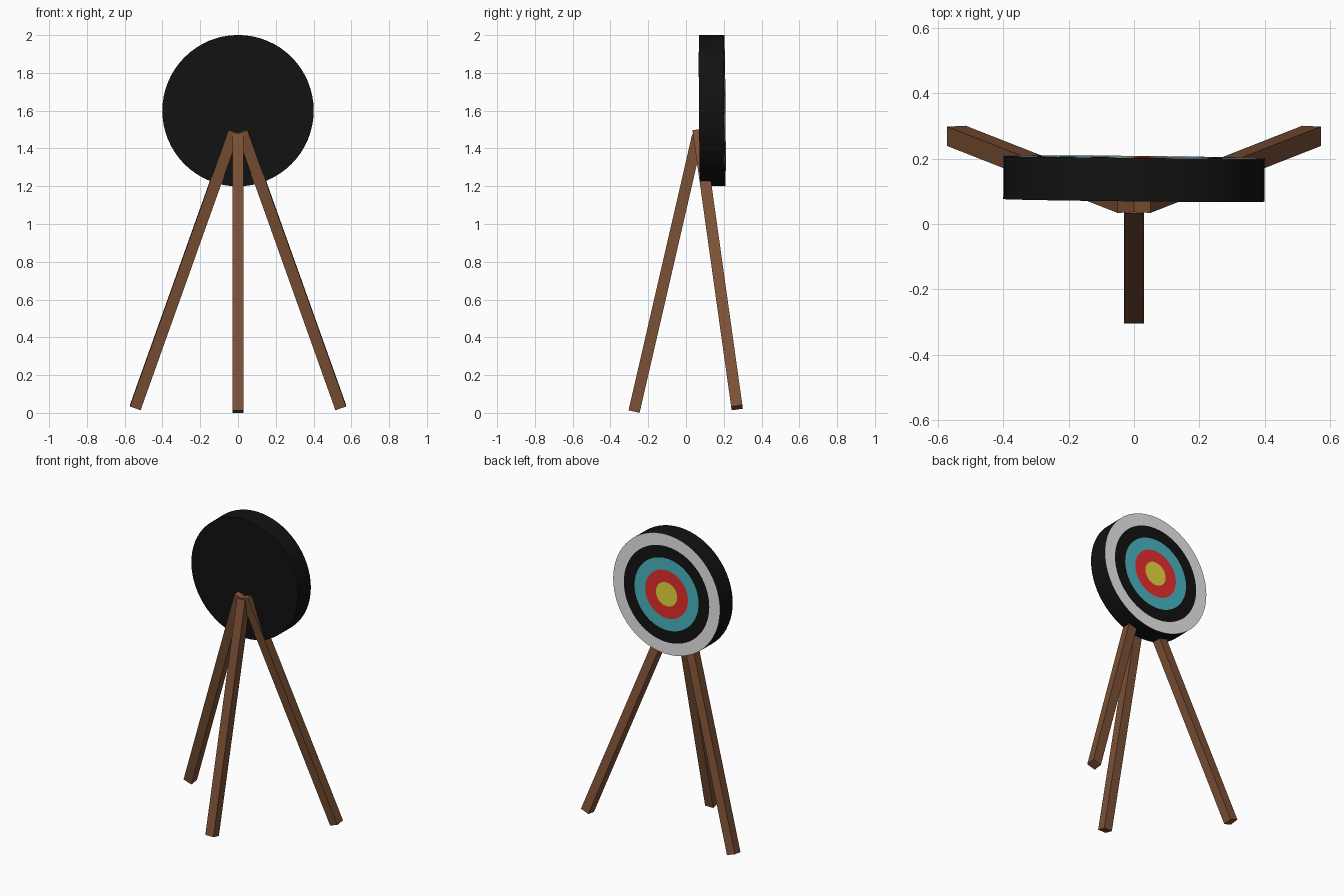
import bpy, bmesh
from mathutils import Vector, Matrix

if "Cube" in bpy.data.objects:
    bpy.data.objects.remove(bpy.data.objects["Cube"])


def material(name, rgb):
    m = bpy.data.materials.new(name)
    m.diffuse_color = (*rgb, 1)
    m.use_nodes = True
    m.node_tree.nodes["Principled BSDF"].inputs["Base Color"].default_value = m.diffuse_color
    return m


wood = material("brown wood", (0.20, 0.082, 0.036))
yellow = material("yellow", (0.78, 0.68, 0.047))
red = material("red", (0.78, 0.026, 0.026))
blue = material("blue", (0.066, 0.455, 0.53))
black = material("black", (0.006, 0.006, 0.006))
white = material("white", (0.8, 0.8, 0.8))


def make_object(name, bm, mats):
    me = bpy.data.meshes.new(name)
    bm.to_mesh(me)
    bm.free()
    for m in mats:
        me.materials.append(m)
    ob = bpy.data.objects.new(name, me)
    bpy.context.collection.objects.link(ob)
    return ob


def leg(name, foot, top, size=0.06):
    """Square beam between two points, its side edges kept in the yz plane."""
    foot, top = Vector(foot), Vector(top)
    z = (top - foot).normalized()
    y = Vector((0, z.z, -z.y)).normalized()
    x = y.cross(z)
    rot = Matrix((x, y, z)).transposed().to_4x4()
    bm = bmesh.new()
    bmesh.ops.create_cube(bm, size=1)
    bmesh.ops.scale(bm, vec=(size, size, (top - foot).length), verts=bm.verts)
    ob = make_object(name, bm, [wood])
    ob.matrix_world = Matrix.Translation((foot + top) / 2) @ rot


# Tripod legs
leg("front_leg", (0, -0.275, 0.007), (0, 0.062, 1.469))
for side, s in (("left", -1), ("right", 1)):
    leg(side + "_leg", (s * 0.544, 0.27, 0.028), (s * 0.022, 0.065, 1.491))

# Target disc: cylinder whose painted face is inset into five equal rings
RADIUS, DEPTH, RING = 0.4, 0.133, 0.08
bm = bmesh.new()
bmesh.ops.create_cone(bm, cap_ends=True, segments=64,
                      radius1=RADIUS, radius2=RADIUS, depth=DEPTH)
bm.normal_update()
face = max(bm.faces, key=lambda f: f.normal.z)
for _ in range(4):
    bmesh.ops.inset_region(bm, faces=[face], thickness=RING, use_even_offset=True)
bm.normal_update()
for f in bm.faces:
    painted = f.normal.z > 0.9
    f.material_index = int(f.calc_center_median().xy.length / RING) if painted else 3
disc = make_object("target_disc", bm, [yellow, red, blue, black, white])

# Hang the disc with its painted face to the back, very slightly askew
tilt = Vector((0.01, 1, 0.008)).to_track_quat('Z', 'Y').to_matrix().to_4x4()
disc.matrix_world = Matrix.Translation((0, 0.139, 1.6)) @ tilt
bpy.context.view_layer.objects.active = disc
disc.select_set(True)
bpy.ops.object.shade_smooth_by_angle()
